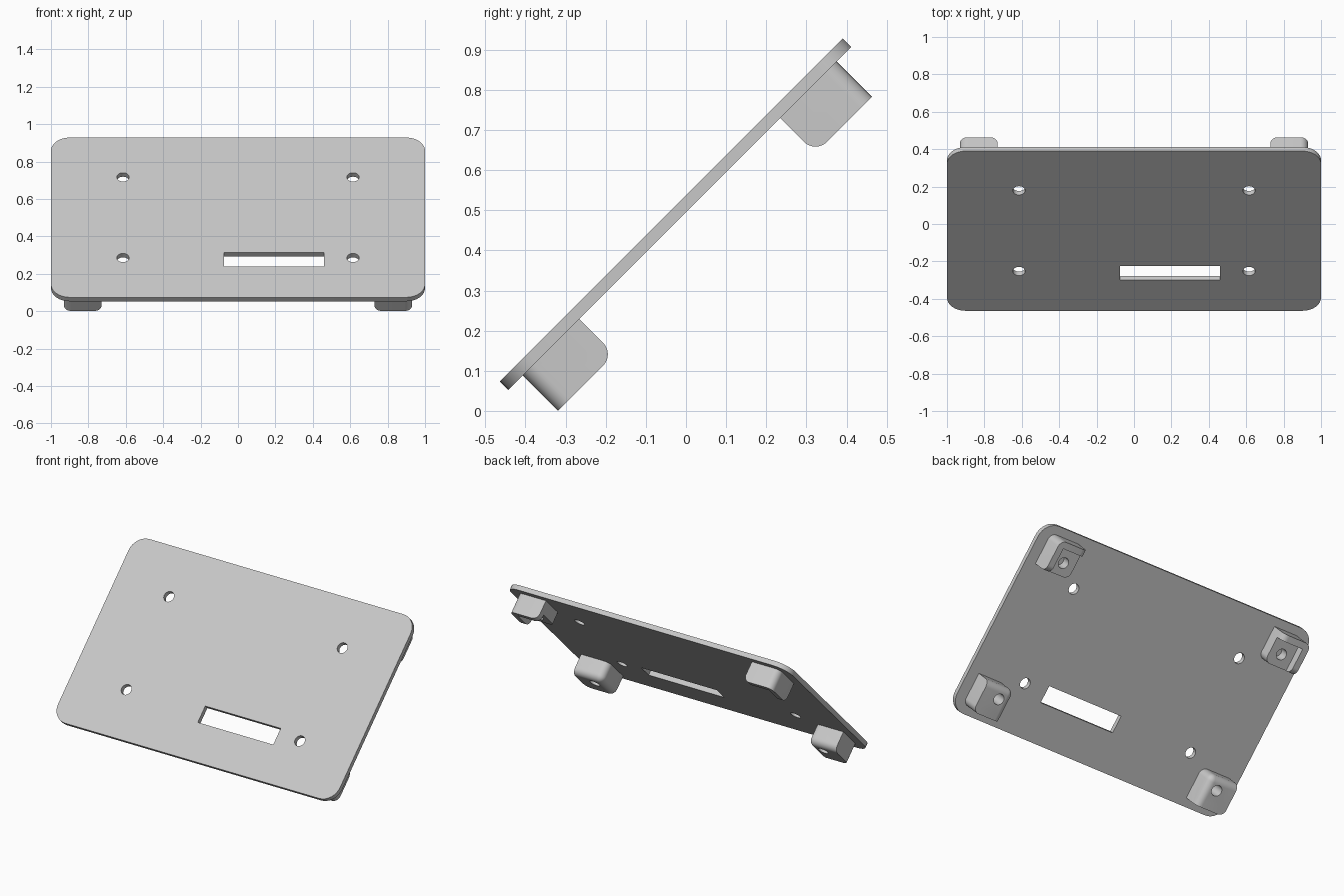
import bpy, bmesh
from math import radians
from mathutils import Matrix, Vector

cube = bpy.data.objects.get("Cube")
if cube:
    bpy.data.objects.remove(cube, do_unlink=True)

grey = bpy.data.materials.new("light_grey")
grey.use_nodes = True
grey.diffuse_color = (0.58, 0.58, 0.58, 1)
grey.node_tree.nodes["Principled BSDF"].inputs["Base Color"].default_value = (0.58, 0.58, 0.58, 1)

# Parts are laid out flat (front face at z = 0), then tilted back
TILT = Matrix.Translation((0, -0.037, 0.501)) @ Matrix.Rotation(radians(45), 4, 'X')
PLATE_T = 0.03
FOOT_END = -0.1545


def make_object(name, bm):
    bmesh.ops.recalc_face_normals(bm, faces=bm.faces)
    mesh = bpy.data.meshes.new(name)
    bm.to_mesh(mesh)
    bm.free()
    obj = bpy.data.objects.new(name, mesh)
    bpy.context.collection.objects.link(obj)
    return obj


def box_bm(lo, hi):
    lo, hi = Vector(lo), Vector(hi)
    bm = bmesh.new()
    size = Matrix.Diagonal((*(hi - lo), 1))
    bmesh.ops.create_cube(bm, size=1, matrix=Matrix.Translation((lo + hi) / 2) @ size)
    return bm


def round_edges(bm, rule, radius):
    edges = [e for e in bm.edges if rule(e.verts[0].co, e.verts[1].co)]
    bmesh.ops.bevel(bm, geom=edges, offset=radius, offset_type='OFFSET',
                    segments=8, profile=0.5, affect='EDGES')


def upright(a, b):
    return abs(a.z - b.z) > 0.01


def drill(x, y, z0, z1, r):
    bm = bmesh.new()
    bmesh.ops.create_cone(bm, cap_ends=True, segments=32, radius1=r, radius2=r,
                          depth=z1 - z0, matrix=Matrix.Translation((x, y, (z0 + z1) / 2)))
    return make_object("drill_cutter", bm)


def finish(obj, cutters):
    # Apply the cuts, then tilt, colour and shade the part
    for c in cutters:
        c.hide_render = True
        mod = obj.modifiers.new("cut", 'BOOLEAN')
        mod.operation, mod.solver, mod.object = 'DIFFERENCE', 'EXACT', c
    deps = bpy.context.evaluated_depsgraph_get()
    deps.update()
    mesh = bpy.data.meshes.new_from_object(obj.evaluated_get(deps))
    obj.modifiers.clear()
    obj.data = mesh
    for c in cutters:
        bpy.data.objects.remove(c, do_unlink=True)
    mesh.transform(TILT)
    mesh.materials.clear()
    mesh.materials.append(grey)
    bpy.ops.object.select_all(action='DESELECT')
    obj.select_set(True)
    bpy.context.view_layer.objects.active = obj
    bpy.ops.object.shade_smooth_by_angle(angle=radians(30))


# Plate with rounded corners, four screw holes and a slot
bm = box_bm((-1, -0.604, -PLATE_T), (1, 0.604, 0))
round_edges(bm, upright, 0.1)
plate = make_object("plate", bm)
cuts = [drill(x, y, -0.1, 0.1, 0.033) for x in (-0.615, 0.615) for y in (-0.305, 0.305)]
cuts.append(make_object("slot_cutter", box_bm((-0.075, -0.372, -0.1), (0.46, -0.265, 0.1))))
finish(plate, cuts)

# Feet: rounded blocks, pocketed to leave walls on the two outer sides
INNER = Vector((0.73, 0.354, FOOT_END))
OUTER = Vector((0.93, 0.553, -PLATE_T))


def foot_edge(a, b):
    at_inner = min((a - INNER).length, (b - INNER).length) < 0.001
    at_outer = min((a - OUTER).length, (b - OUTER).length) < 0.001
    return at_inner or (upright(a, b) and at_outer)


for sx, side in ((1, "left"), (-1, "right")):
    for sy, level in ((1, "upper"), (-1, "lower")):
        flip = Matrix.Diagonal((sx, sy, 1, 1))
        bm = box_bm(INNER, OUTER)
        round_edges(bm, foot_edge, 0.04)
        bm.transform(flip)
        foot = make_object(f"{level}_{side}_foot", bm)
        bm = box_bm((0.65, 0.28, -0.25), (0.89, 0.512, -0.105))
        bm.transform(flip)
        pocket = make_object("pocket_cutter", bm)
        hole = drill(0.81 * sx, 0.43 * sy, -0.2, -0.045, 0.033)
        finish(foot, [pocket, hole])
